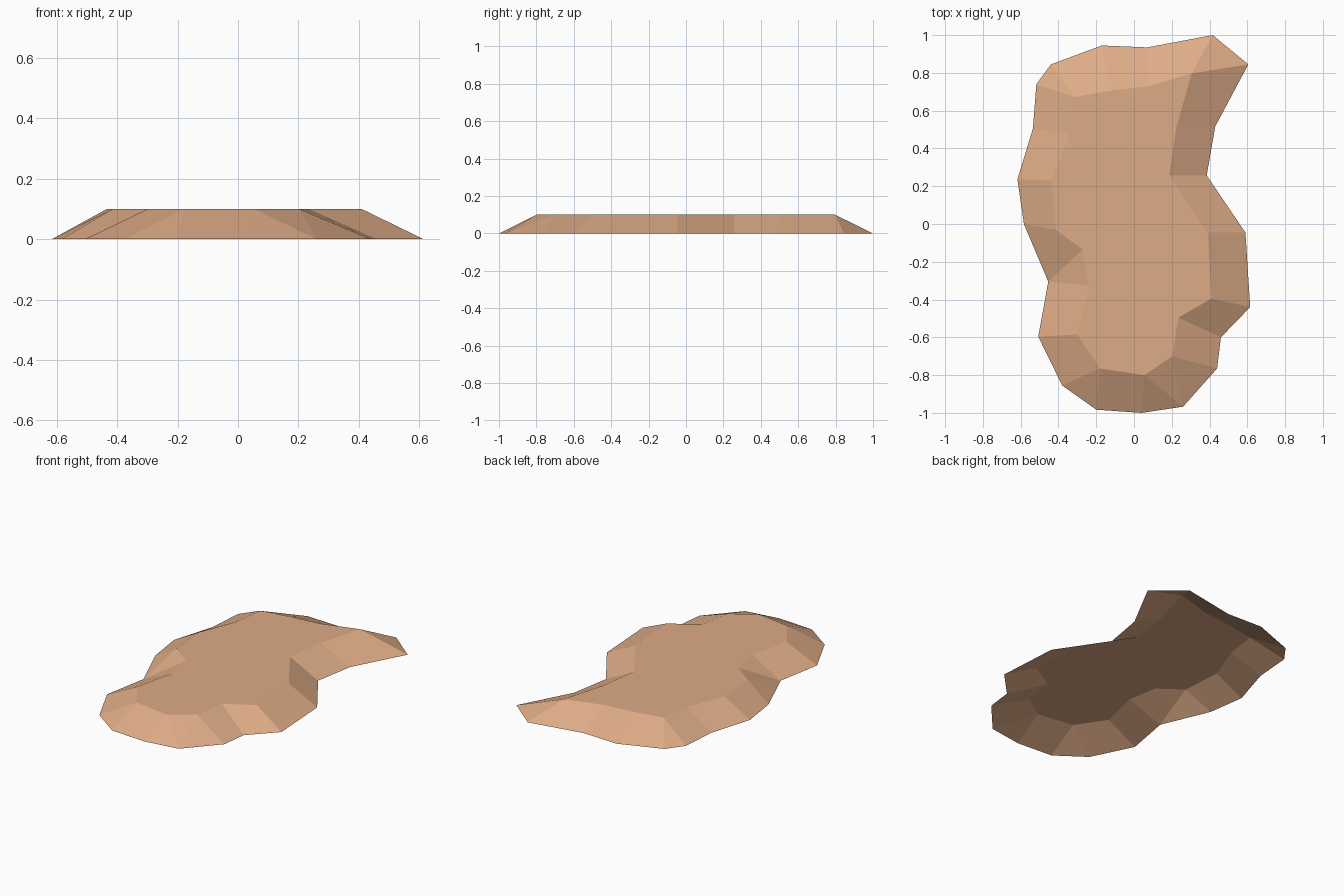
import bpy, bmesh

HEIGHT = 0.1

# Clockwise rim: foot point (x, y) on the ground, then its plateau point (x, y).
# A repeated foot or plateau point gives a triangular slope facet.
RIM = [
    (-0.17, 0.945, -0.12, 0.707), (0.07, 0.935, 0.07, 0.728),
    (0.417, 1.0, 0.305, 0.797), (0.605, 0.845, 0.305, 0.797),
    (0.43, 0.516, 0.224, 0.51), (0.385, 0.257, 0.187, 0.257),
    (0.59, -0.045, 0.39, -0.045), (0.615, -0.44, 0.41, -0.395),
    (0.46, -0.6, 0.235, -0.495), (0.44, -0.765, 0.203, -0.70),
    (0.26, -0.967, 0.203, -0.70), (0.26, -0.967, 0.055, -0.80),
    (0.04, -1.0, 0.055, -0.80), (-0.2, -0.983, -0.18, -0.765),
    (-0.38, -0.855, -0.18, -0.765), (-0.507, -0.596, -0.30, -0.585),
    (-0.454, -0.305, -0.24, -0.325), (-0.454, -0.305, -0.272, -0.135),
    (-0.454, -0.305, -0.415, -0.03), (-0.583, 0.0, -0.415, -0.03),
    (-0.617, 0.236, -0.435, 0.23), (-0.535, 0.506, -0.34, 0.475),
    (-0.517, 0.74, -0.315, 0.672), (-0.44, 0.845, -0.315, 0.672),
]

bm = bmesh.new()
cache = {}


def vert(x, y, z):
    key = (x, y, z)
    if key not in cache:
        cache[key] = bm.verts.new(key)
    return cache[key]


feet = [vert(a, b, 0) for a, b, _, _ in RIM]
tops = [vert(c, d, HEIGHT) for _, _, c, d in RIM]

# Sloping sides
for i in range(len(RIM)):
    j = (i + 1) % len(RIM)
    corners = list(dict.fromkeys((feet[j], feet[i], tops[i], tops[j])))
    bm.faces.new(corners)

# Flat plateau; the underside stays open
bm.faces.new(list(dict.fromkeys(reversed(tops))))
bmesh.ops.triangulate(bm, faces=[f for f in bm.faces if len(f.verts) > 4])
for f in bm.faces:
    f.normal_update()
    if f.normal.z < 0:
        f.normal_flip()

mesh = bpy.data.meshes.new("dirt_mound")
bm.to_mesh(mesh)
bm.free()

mat = bpy.data.materials.new("sandy brown")
mat.diffuse_color = (0.73, 0.41, 0.24, 1)
mesh.materials.append(mat)
mound = bpy.data.objects.new("dirt_mound", mesh)
bpy.context.collection.objects.link(mound)
